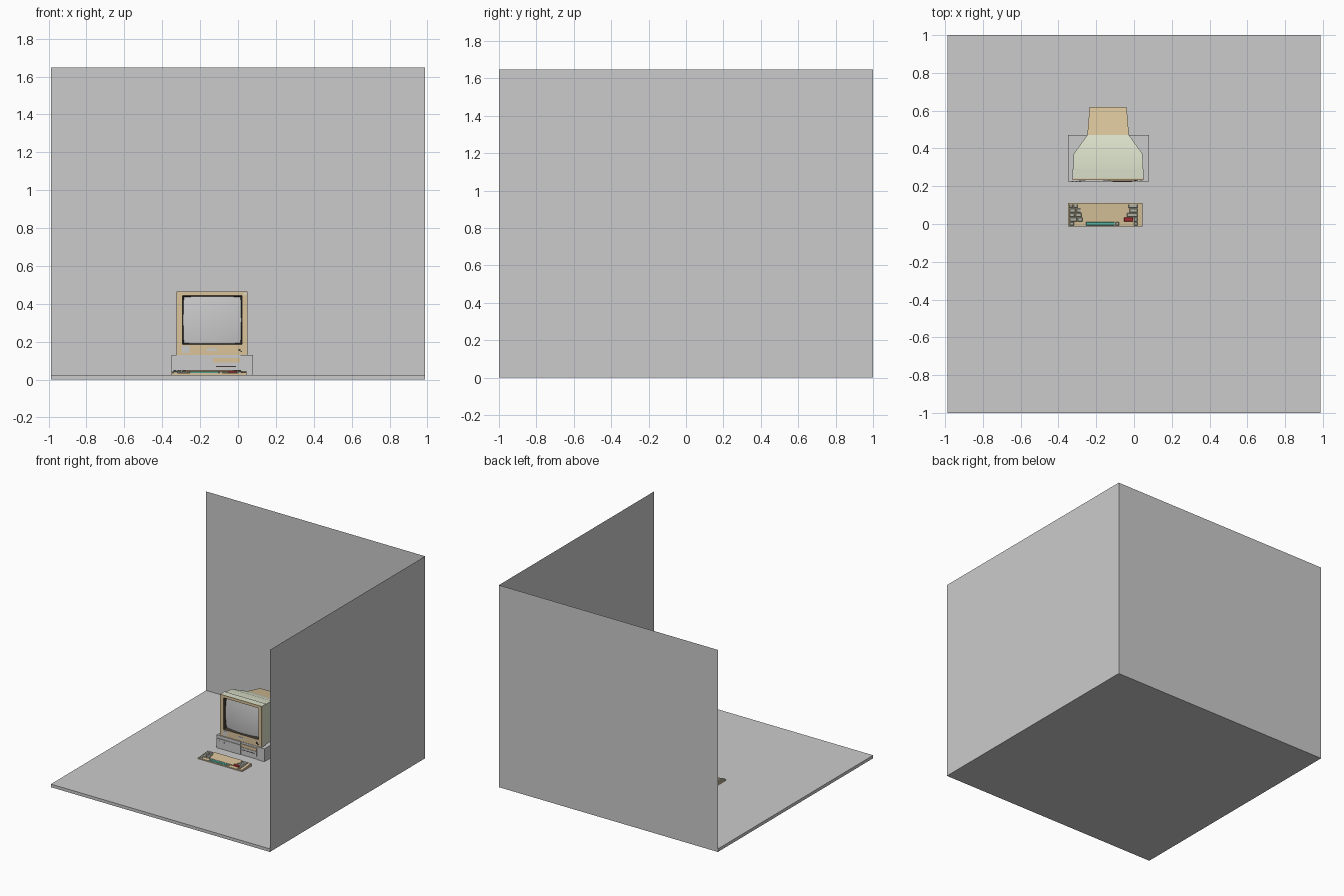
import bpy, bmesh

if "Cube" in bpy.data.objects:
    bpy.data.objects.remove(bpy.data.objects["Cube"])


def material(name, rgb):
    m = bpy.data.materials.new(name)
    m.diffuse_color = (*rgb, 1)
    m.use_nodes = True
    m.node_tree.nodes["Principled BSDF"].inputs["Base Color"].default_value = m.diffuse_color
    return m


TAN = material("tan", (0.70, 0.55, 0.33))
PALE = material("pale", (0.70, 0.74, 0.58))
DARK = material("dark", (0.05, 0.04, 0.03))
TEAL = material("teal", (0.10, 0.50, 0.42))
RED = material("red", (0.50, 0.03, 0.04))
KEY = material("key_grey", (0.48, 0.50, 0.42))


def build(name, verts, faces, mat=None, smooth=False, fix=True):
    me = bpy.data.meshes.new(name)
    me.from_pydata(verts, [], faces)
    if fix:
        bm = bmesh.new()
        bm.from_mesh(me)
        bmesh.ops.recalc_face_normals(bm, faces=bm.faces)
        bm.to_mesh(me)
        bm.free()
    ob = bpy.data.objects.new(name, me)
    bpy.context.collection.objects.link(ob)
    if mat:
        me.materials.append(mat)
    if smooth:
        bpy.ops.object.select_all(action='DESELECT')
        bpy.context.view_layer.objects.active = ob
        ob.select_set(True)
        bpy.ops.object.shade_smooth_by_angle(angle=0.8)
    return ob


def loft(name, rings, mat=None, smooth=False, cap_start=True, cap_end=True):
    """Rectangular rings (y, centre x, half width, z low, z high) joined along y."""
    verts, faces = [], []
    for y, cx, h, z0, z1 in rings:
        verts += [(cx - h, y, z0), (cx + h, y, z0), (cx + h, y, z1), (cx - h, y, z1)]
    for r in range(len(rings) - 1):
        for i in range(4):
            j = (i + 1) % 4
            a = 4 * r
            faces.append((a + i, a + j, a + 4 + j, a + 4 + i))
    if cap_start:
        faces.append((0, 1, 2, 3))
    if cap_end:
        a = len(verts) - 4
        faces.append((a, a + 1, a + 2, a + 3))
    return build(name, verts, faces, mat, smooth)


def box(name, x0, x1, y0, y1, z0, z1, mat=None):
    c, h = (x0 + x1) / 2, (x1 - x0) / 2
    return loft(name, [(y0, c, h, z0, z1), (y1, c, h, z0, z1)], mat)


# Room: thick floor with two thin walls
W, H = 0.988, 1.648
box("floor", -W, W, -1, 1, 0, 0.025)
build("back_wall", [(-W, 1, 0), (W, 1, 0), (W, 1, H), (-W, 1, H)], [(0, 1, 2, 3)], fix=False)
build("right_wall", [(W, 1, 0), (W, -1, 0), (W, -1, H), (W, 1, H)], [(0, 1, 2, 3)], fix=False)

# Desktop case with front panels
box("case", -0.35, 0.08, 0.23, 0.47, 0.025, 0.13)
box("case_left_panel", -0.35, -0.136, 0.225, 0.23, 0.025, 0.103)
box("case_top_panel", -0.35, -0.136, 0.226, 0.23, 0.106, 0.13)
box("case_drive_panel", -0.132, 0.01, 0.225, 0.23, 0.05, 0.088)
box("case_drive_cover", -0.132, 0.01, 0.225, 0.23, 0.09, 0.115, TAN)
box("case_right_panel", 0.014, 0.08, 0.225, 0.23, 0.025, 0.13)
box("drive_slot", -0.115, -0.01, 0.2235, 0.226, 0.067, 0.071, DARK)
for i in range(3):
    box("case_button", -0.33 + i * 0.02, -0.32 + i * 0.02, 0.222, 0.226, 0.08, 0.088)

# Monitor housing: pale shell, tan front frame, tan tube cover
CX, SX = -0.137, -0.136
loft("monitor_shell", [
    (0.24, CX, 0.188, 0.13, 0.465),
    (0.29, CX, 0.188, 0.13, 0.465),
    (0.291, CX, 0.184, 0.134, 0.459),
    (0.37, CX, 0.183, 0.134, 0.456),
    (0.47, CX, 0.111, 0.165, 0.42)], PALE, True, cap_start=False)
loft("monitor_tube_cover", [
    (0.47, CX, 0.110, 0.166, 0.419),
    (0.62, CX, 0.098, 0.19, 0.39)], TAN)
loft("monitor_front_frame", [
    (0.24, CX, 0.188, 0.13, 0.465),
    (0.233, CX, 0.188, 0.13, 0.465),
    (0.233, SX, 0.158, 0.186, 0.443)], TAN, cap_start=False, cap_end=False)
loft("screen_recess", [
    (0.233, SX, 0.158, 0.186, 0.443),
    (0.266, SX, 0.150, 0.193, 0.436)], DARK, cap_start=False, cap_end=False)

# Bulging screen
N = 16
sv, sf = [], []
for j in range(N + 1):
    for i in range(N + 1):
        u, v = 2 * i / N - 1, 2 * j / N - 1
        x = SX + 0.154 * u * (1 - 0.03 * v * v)
        z = 0.3145 + 0.125 * v * (1 - 0.03 * u * u)
        sv.append((x, 0.241 + 0.012 * u * u + 0.008 * v * v, z))
for j in range(N):
    for i in range(N):
        a = j * (N + 1) + i
        sf.append((a, a + 1, a + N + 2, a + N + 1))
build("screen", sv, sf, None, True, fix=False)

# Monitor controls
box("monitor_power_button", -0.295, -0.257, 0.230, 0.234, 0.14, 0.178)
box("monitor_badge_plate", -0.165, -0.112, 0.231, 0.234, 0.151, 0.164)
box("monitor_knob", 0.002, 0.012, 0.228, 0.234, 0.15, 0.162, DARK)
box("monitor_switch", 0.012, 0.022, 0.229, 0.234, 0.145, 0.15, DARK)
box("monitor_corner_mark", 0.030, 0.044, 0.231, 0.234, 0.447, 0.457, PALE)


# Keyboard: sloped base, sloped blocks
def slope(y):
    return 0.034 + 0.08 * (y + 0.013)


def sloped(name, x0, x1, y0, y1, lift, mat, inset=0.0, base=None):
    verts = []
    for x, d in ((x0, inset), (x1, -inset)):
        b0, b1 = (slope(y0), slope(y1)) if base is None else (base, base)
        verts += [(x, y0, b0), (x, y1, b1),
                  (x + d, y1 - inset, slope(y1) + lift), (x + d, y0 + inset, slope(y0) + lift)]
    faces = [(0, 1, 2, 3), (4, 5, 6, 7)]
    faces += [(i, (i + 1) % 4, 4 + (i + 1) % 4, 4 + i) for i in range(4)]
    return build(name, verts, faces, mat)


sloped("keyboard_base", -0.35, 0.046, -0.013, 0.11, 0, TAN, base=0.025)
sloped("keyboard_right_strip", 0.022, 0.044, -0.011, 0.108, 0.003, TAN)

# Keys by row, front to back: x ranges of grey keys, then tan main keys
ROWS = [
    [(-0.342, -0.318), (-0.098, -0.08), (0.0, 0.018)],
    [(-0.342, -0.303), (-0.298, -0.272), (0.0, 0.018)],
    [(-0.342, -0.314), (-0.309, -0.278), (-0.037, 0.018)],
    [(-0.342, -0.310), (-0.305, -0.282), (-0.024, 0.018)],
    [(-0.342, -0.325), (-0.320, -0.298), (-0.03, 0.018)]]
TANS = [None, (-0.268, -0.056), (-0.274, -0.042), (-0.278, -0.029), (-0.294, -0.035)]
for r, row in enumerate(ROWS):
    y0 = -0.009 + r * 0.0235
    for x0, x1 in row:
        sloped("key", x0, x1, y0, y0 + 0.0195, 0.007, KEY, 0.0025)
    if TANS[r]:
        sloped("main_key_row", *TANS[r], y0, y0 + 0.0235, 0.006, TAN)
sloped("space_bar", -0.255, -0.102, -0.009, 0.011, 0.007, TEAL, 0.0025)
sloped("red_key", -0.052, -0.004, 0.0145, 0.034, 0.008, RED, 0.0025)
